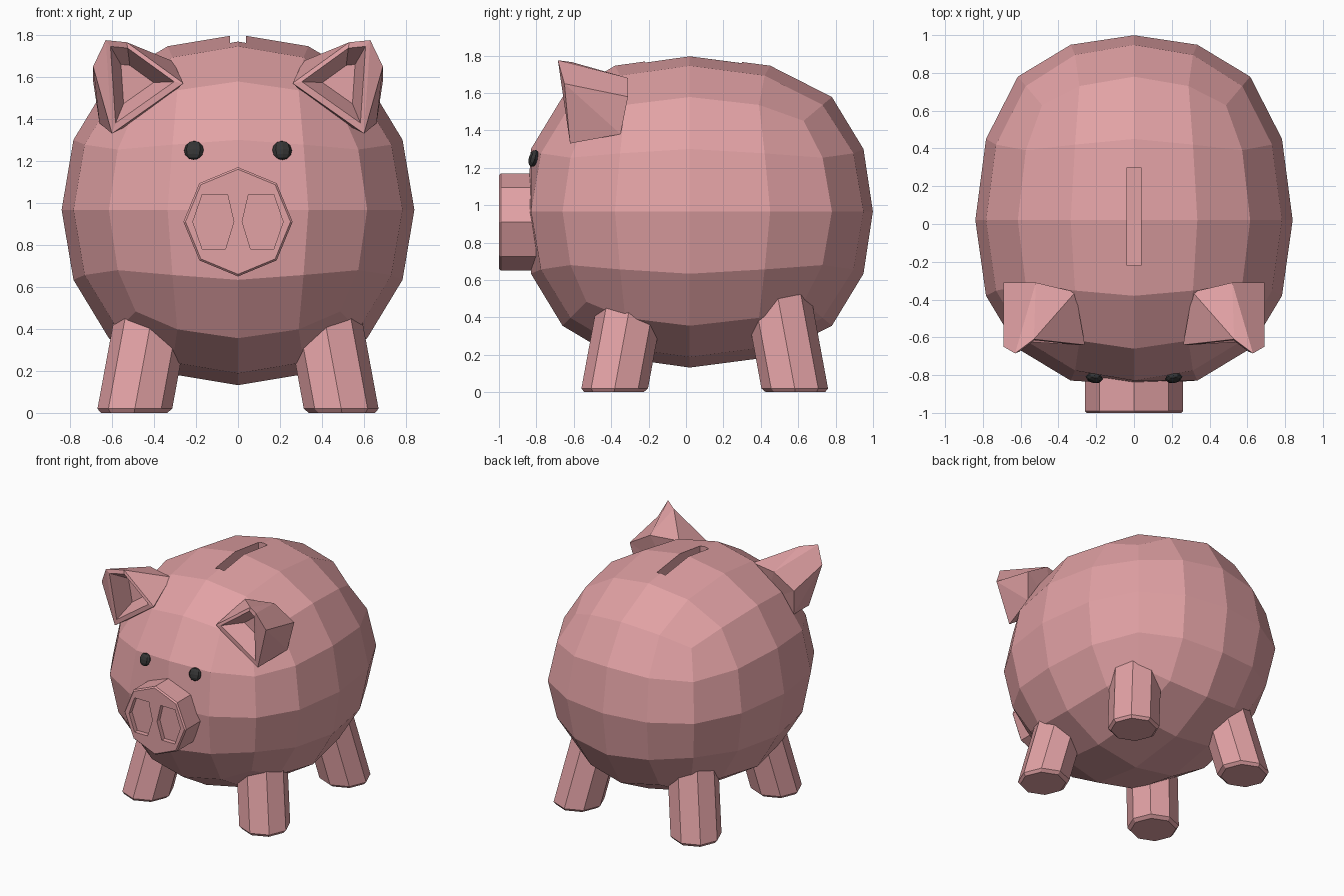
import bpy, bmesh, math
from mathutils import Vector

if "Cube" in bpy.data.objects:
    bpy.data.objects.remove(bpy.data.objects["Cube"])


def material(name, color):
    m = bpy.data.materials.new(name)
    m.diffuse_color = color
    m.use_nodes = True
    m.node_tree.nodes["Principled BSDF"].inputs["Base Color"].default_value = m.diffuse_color
    return m


PINK = material("pink", (0.76, 0.36, 0.375, 1))
DARK = material("dark", (0.035, 0.035, 0.035, 1))


def make(name, verts, faces, mat=PINK):
    me = bpy.data.meshes.new(name)
    me.from_pydata([tuple(v) for v in verts], [], faces)
    bm = bmesh.new()
    bm.from_mesh(me)
    bmesh.ops.recalc_face_normals(bm, faces=bm.faces)
    bm.to_mesh(me)
    bm.free()
    me.materials.append(mat)
    ob = bpy.data.objects.new(name, me)
    bpy.context.collection.objects.link(ob)
    return ob


def loft(name, rings):
    n, last = len(rings[0]), len(rings) - 1
    faces = [list(range(n)), [last * n + i for i in range(n)]]
    for r in range(last):
        for i in range(n):
            j = (i + 1) % n
            faces.append([r * n + i, r * n + j, (r + 1) * n + j, (r + 1) * n + i])
    return make(name, [v for ring in rings for v in ring], faces)


def octagon(r):
    return [(r * math.cos(i * math.pi / 4), r * math.sin(i * math.pi / 4)) for i in range(8)]


def apply_mod(ob, mod):
    bpy.context.view_layer.objects.active = ob
    bpy.ops.object.modifier_apply(modifier=mod.name)


def cut(ob, cutter):
    mod = ob.modifiers.new("cut", 'BOOLEAN')
    mod.operation = 'DIFFERENCE'
    mod.solver = 'EXACT'
    mod.object = cutter
    apply_mod(ob, mod)
    bpy.data.objects.remove(cutter)


# Body: subdivided cube, with the front flatter than the back
bpy.ops.mesh.primitive_cube_add(size=2)
body = bpy.context.object
body.name = "body"
body.data.materials.append(PINK)
sub = body.modifiers.new("subdivide", 'SUBSURF')
sub.levels = 2
sub.use_limit_surface = False
apply_mod(body, sub)

KNOTS = [0, 0.399, 0.732, 0.934, 1.001]
BACK = [0, 0.43, 0.76, 0.93, 0.98]
FRONT = [0, 0.40, 0.68, 0.85, 0.87]


def map_y(u):
    table, a = (BACK if u > 0 else FRONT), abs(u)
    k = max(i for i in range(4) if a >= KNOTS[i])
    t = (a - KNOTS[k]) / (KNOTS[k + 1] - KNOTS[k])
    return 0.02 + math.copysign(table[k] + t * (table[k + 1] - table[k]), u)


top = max(v.co.z for v in body.data.vertices)
for v in body.data.vertices:
    c = v.co / top
    v.co = (0.84 * c.x, map_y(c.y), 0.967 + 0.835 * c.z)
body.data.polygons.foreach_set("use_smooth", [False] * len(body.data.polygons))

# Coin slot in the back
slot = [(-0.037, -0.22), (0.037, -0.22), (0.037, 0.30), (-0.037, 0.30)]
cut(body, loft("slot_cutter", [[(x, y, z) for x, y in slot] for z in (1.70, 1.95)]))

# Snout with two recessed nostrils
snout = loft("snout", [[(x, y, 0.91 + z) for x, z in octagon(r)]
                       for y, r in ((-0.70, 0.26), (-0.99, 0.26), (-1.0, 0.25))])
nostril = [(0.05, 1.04), (0.17, 1.04), (0.215, 0.91), (0.17, 0.78), (0.06, 0.78), (0.02, 0.91)]
for s in (-1, 1):
    cut(snout, loft("nostril_cutter", [[(s * x, y, z) for x, z in nostril] for y in (-1.1, -0.965)]))

# Legs: octagonal prisms leaning in towards the body
LEAN = 0.185
for end, cy in (("front", -0.385), ("back", 0.585)):
    for side, s in (("left", -1), ("right", 1)):
        rings = []
        for z, r in ((0, 0.158), (0.02, 0.178), (0.65, 0.178)):
            cx = s * (0.495 - LEAN * z)
            oy = cy - math.copysign(LEAN * z, cy)
            rings.append([(cx + x, oy + y, z) for x, y in octagon(r)])
        loft(f"{end}_leg_{side}", rings)

# Ears: faceted shell with a hollow front
A, B = Vector((0.60, -0.62, 1.33)), Vector((0.26, -0.64, 1.57))
T1, T2, T3 = Vector((0.63, -0.685, 1.775)), Vector((0.69, -0.65, 1.65)), Vector((0.53, -0.61, 1.765))
C, D = Vector((0.66, -0.35, 1.38)), Vector((0.69, -0.31, 1.58))
E, F = Vector((0.52, -0.31, 1.68)), Vector((0.31, -0.36, 1.675))
G = Vector((0.42, -0.38, 1.42))
opening = [A, T1, T3, B]
mid = sum(opening, Vector()) / 4
rim = [mid + (p - mid) * 0.82 for p in opening]
floor = [mid + (p - mid) * 0.42 + Vector((0.0, 0.14, -0.02)) for p in opening]
ear_verts = [A, B, T1, T2, T3, C, D, E, F, G] + rim + floor
ear_faces = [[0, 5, 3], [5, 6, 3], [3, 6, 7, 2], [0, 3, 2], [7, 4, 2], [7, 8, 4], [8, 1, 4],
             [0, 9, 5], [5, 9, 6], [6, 9, 7], [7, 9, 8], [8, 9, 1], [1, 9, 0]]
loop = [0, 2, 4, 1]
for i in range(4):
    j = (i + 1) % 4
    ear_faces.append([loop[i], loop[j], 10 + j, 10 + i])
    ear_faces.append([10 + i, 10 + j, 14 + j, 14 + i])
ear_faces.append([14, 15, 16, 17])
for side, s in (("left", -1), ("right", 1)):
    make(f"ear_{side}", [(s * v.x, v.y, v.z) for v in ear_verts], ear_faces)

# Eyes: small flattened spheres
for side, s in (("left", -1), ("right", 1)):
    bpy.ops.mesh.primitive_uv_sphere_add(segments=8, ring_count=6, radius=0.047,
                                         location=(s * 0.21, -0.815, 1.25),
                                         rotation=(-0.3, 0, s * 0.15))
    eye = bpy.context.object
    eye.name = f"eye_{side}"
    eye.scale = (1, 0.55, 1)
    eye.data.materials.append(DARK)
